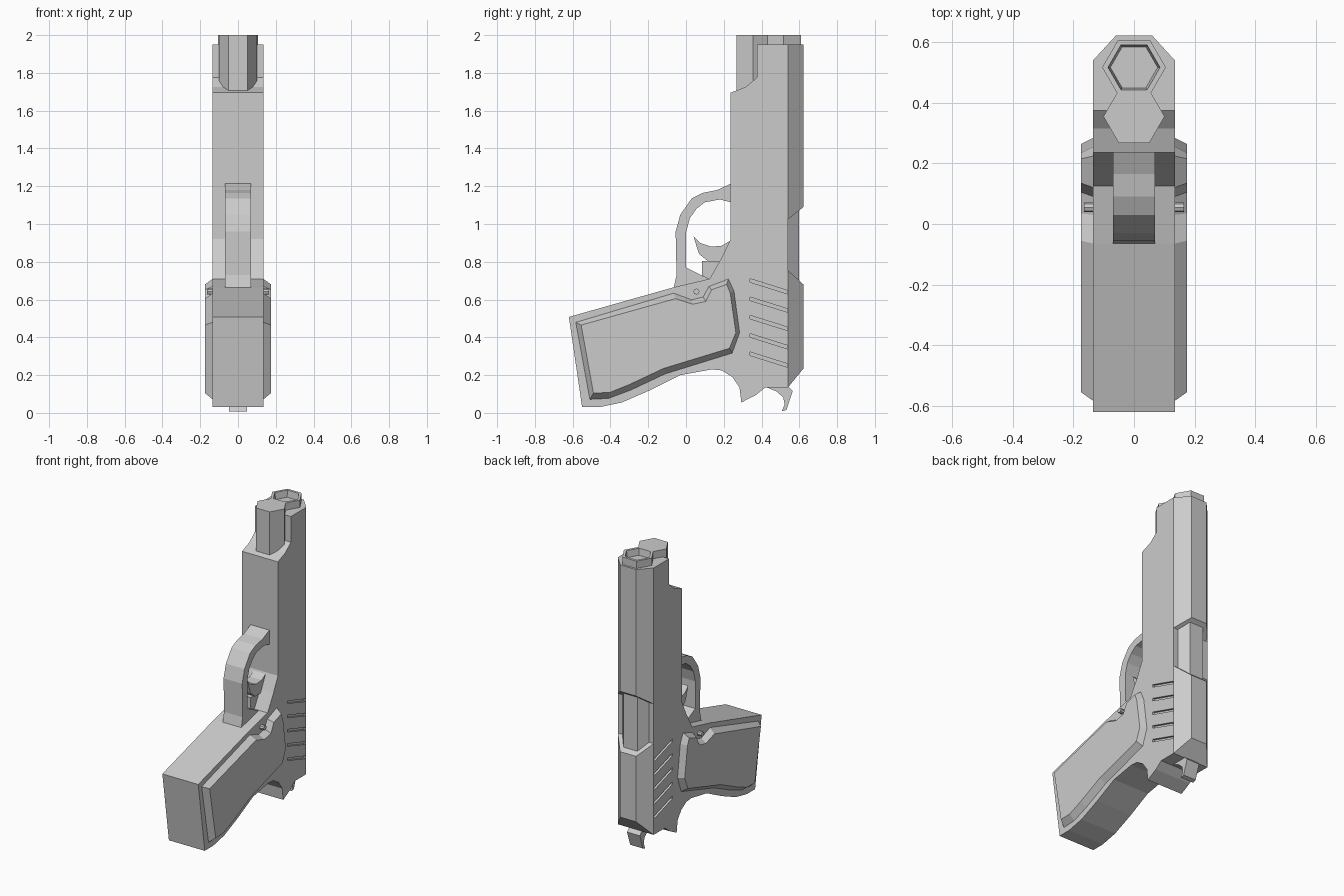
import bpy, bmesh, math

cube = bpy.data.objects.get("Cube")
if cube:
    bpy.data.objects.remove(cube, do_unlink=True)

grey = bpy.data.materials.new("gunmetal grey")
grey.use_nodes = True
COLOUR = (0.6, 0.6, 0.6, 1)
grey.diffuse_color = COLOUR
grey.node_tree.nodes["Principled BSDF"].inputs["Base Color"].default_value = COLOUR


def finish(name, bm):
    bmesh.ops.recalc_face_normals(bm, faces=bm.faces)
    mesh = bpy.data.meshes.new(name)
    bm.to_mesh(mesh)
    bm.free()
    mesh.materials.append(grey)
    obj = bpy.data.objects.new(name, mesh)
    bpy.context.collection.objects.link(obj)
    return obj


def bridge(name, loop_a, loop_b):
    """Closed solid between two matching loops of 3D points."""
    bm = bmesh.new()
    a = [bm.verts.new(p) for p in loop_a]
    b = [bm.verts.new(p) for p in loop_b]
    n = len(a)
    bm.faces.new(a)
    bm.faces.new(b[::-1])
    for i in range(n):
        j = (i + 1) % n
        bm.faces.new((a[j], a[i], b[i], b[j]))
    return finish(name, bm)


def plate(name, profile, x0, x1):
    """Side profile of (y, z) points extruded across x."""
    return bridge(name, [(x0, y, z) for y, z in profile], [(x1, y, z) for y, z in profile])


def hexagon(r, y, z):
    return [(r * math.cos(i * math.pi / 3), y + r * math.sin(i * math.pi / 3), z) for i in range(6)]


# Frame, grip and lower slide in one side profile
frame = plate("frame_and_grip", [
    (0.236, 1.695), (0.315, 1.725), (0.375, 1.775), (0.375, 1.95), (0.54, 1.95), (0.54, 0.135),
    (0.42, 0.135), (0.37, 0.095), (0.293, 0.055), (0.283, 0.135), (0.245, 0.19), (0.19, 0.225),
    (0.135, 0.23), (-0.03, 0.2), (-0.19, 0.12), (-0.34, 0.055), (-0.46, 0.03), (-0.55, 0.03),
    (-0.62, 0.508), (-0.065, 0.665), (0.125, 0.71), (0.188, 0.82), (0.236, 0.92)], -0.135, 0.135)

# Slanted grip grooves cut into both sides of the slide
for side in (-1, 1):
    for i in range(5):
        z = 0.71 - 0.097 * i
        cutter = plate("groove_cutter", [(0.34, z), (0.537, z - 0.062), (0.537, z - 0.08),
                                         (0.34, z - 0.018)], side * 0.12, side * 0.16)
        cutter.hide_render = True
        cutter.hide_set(True)
        cut = frame.modifiers.new("groove", "BOOLEAN")
        cut.operation = "DIFFERENCE"
        cut.solver = "EXACT"
        cut.object = cutter
bpy.context.view_layer.update()
baked = bpy.data.meshes.new_from_object(frame.evaluated_get(bpy.context.evaluated_depsgraph_get()))
frame.modifiers.clear()
frame.data = baked
for obj in list(bpy.data.objects):
    if obj.name.startswith("groove_cutter"):
        bpy.data.objects.remove(obj, do_unlink=True)


# Bevelled back of the slide, split by the ejection port
def ridge(name, base, top):
    (bw, by, b0, b1), (tw, ty, t0, t1) = base, top
    bridge(name, [(-bw, by, b0), (bw, by, b0), (bw, by, b1), (-bw, by, b1)],
           [(-tw, ty, t0), (tw, ty, t0), (tw, ty, t1), (-tw, ty, t1)])


ridge("slide_upper_ridge", (0.135, 0.54, 1.025, 1.95), (0.06, 0.622, 1.09, 1.95))
ridge("slide_lower_ridge", (0.135, 0.54, 0.135, 0.755), (0.06, 0.622, 0.235, 0.68))
ridge("chamber", (0.105, 0.535, 0.6, 1.15), (0.052, 0.597, 0.6, 1.15))

# Six-sided muzzle with a recessed bore
bm = bmesh.new()
loops = [hexagon(0.105, 0.517, 1.90), hexagon(0.105, 0.517, 2.0),
         hexagon(0.086, 0.517, 2.0), hexagon(0.078, 0.517, 1.955)]
rings = [[bm.verts.new(p) for p in loop] for loop in loops]
for a, b in zip(rings, rings[1:]):
    for i in range(6):
        j = (i + 1) % 6
        bm.faces.new((a[i], a[j], b[j], b[i]))
bm.faces.new(rings[0][::-1])
bm.faces.new(rings[-1])
finish("muzzle", bm)

# Six-sided spring plug beside the muzzle
bridge("spring_plug", hexagon(0.101, 0.355, 1.69)[::-1], hexagon(0.101, 0.355, 2.0)[::-1])

# Trigger guard and trigger
plate("trigger_guard", [
    (-0.065, 0.664), (-0.05, 0.73), (-0.055, 0.96), (-0.03, 1.05), (0.03, 1.135), (0.09, 1.165),
    (0.165, 1.18), (0.24, 1.215), (0.24, 1.115), (0.18, 1.13), (0.1, 1.115), (0.055, 1.08),
    (0.02, 1.03), (0.0, 0.955), (0.0, 0.77), (0.125, 0.708)], -0.07, 0.07)
plate("trigger", [
    (0.04, 0.935), (0.075, 0.9), (0.135, 0.88), (0.19, 0.885), (0.24, 0.915), (0.22, 0.8),
    (0.12, 0.8), (0.07, 0.84), (0.055, 0.885)], -0.045, 0.045)
plate("trigger_stop", [(0.085, 0.803), (0.2, 0.803), (0.13, 0.705), (0.085, 0.728)], -0.035, 0.035)

# Hammer
plate("hammer", [
    (0.42, 0.138), (0.48, 0.113), (0.515, 0.082), (0.522, 0.045), (0.507, 0.008), (0.532, 0.016),
    (0.565, 0.115), (0.54, 0.14)], -0.048, 0.048)

# Bevelled grip panels with a small pin above each
outer = [(-0.585, 0.48), (-0.065, 0.635), (0.03, 0.6), (0.09, 0.615), (0.12, 0.67), (0.225, 0.71),
         (0.255, 0.645), (0.285, 0.425), (0.245, 0.315), (-0.11, 0.205), (-0.29, 0.12),
         (-0.41, 0.075), (-0.51, 0.07)]
inner = [(-0.555, 0.465), (-0.055, 0.605), (0.035, 0.575), (0.105, 0.59), (0.135, 0.652),
         (0.215, 0.68), (0.234, 0.635), (0.264, 0.425), (0.23, 0.342), (-0.12, 0.235),
         (-0.3, 0.15), (-0.405, 0.108), (-0.49, 0.105)]
for side, label in ((1, "left"), (-1, "right")):
    bridge(label + "_grip_panel", [(side * 0.133, y, z) for y, z in outer],
           [(side * 0.175, y, z) for y, z in inner])
    plate(label + "_grip_pin", [(0.055 + 0.016 * math.cos(k * math.pi / 4),
                                 0.642 + 0.016 * math.sin(k * math.pi / 4)) for k in range(8)],
          side * 0.13, side * 0.165)
